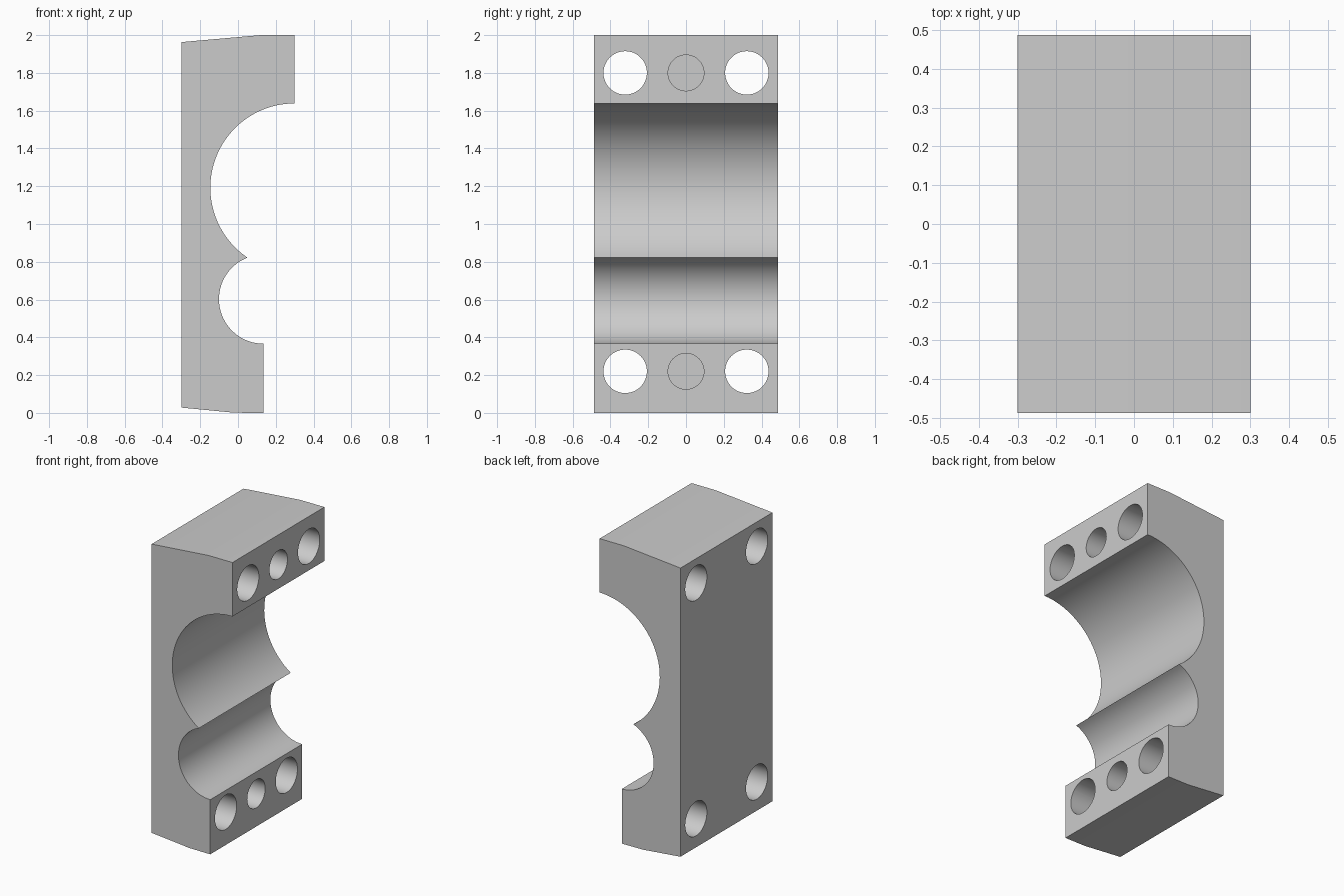
import bpy
import bmesh
from math import cos, sin, atan2, hypot, pi, radians
from mathutils import Matrix

HALF_DEPTH = 0.487
BACK, UPPER_FACE, LOWER_FACE = -0.30, 0.30, 0.135

if "Cube" in bpy.data.objects:
    bpy.data.objects.remove(bpy.data.objects["Cube"], do_unlink=True)

# Plain grey material
grey = bpy.data.materials.new("machined_grey")
grey.use_nodes = True
colour = (0.6, 0.6, 0.6, 1)
grey.diffuse_color = colour
grey.node_tree.nodes["Principled BSDF"].inputs["Base Color"].default_value = colour


def make_object(name, bm):
    bmesh.ops.recalc_face_normals(bm, faces=bm.faces)
    mesh = bpy.data.meshes.new(name)
    bm.to_mesh(mesh)
    bm.free()
    mesh.materials.append(grey)
    obj = bpy.data.objects.new(name, mesh)
    bpy.context.collection.objects.link(obj)
    return obj


def arc(cx, cz, radius, start, end, steps):
    angles = [start + (end - start) * i / steps for i in range(steps + 1)]
    return [(cx + radius * cos(a), cz + radius * sin(a)) for a in angles]


# Side profile: slanted ends, two bearing seats meeting at a ridge
ridge = (0.05, 0.822)
big = (UPPER_FACE, 1.192)
small = (LOWER_FACE, 0.602)


def seat_angle(centre):
    return atan2(ridge[1] - centre[1], ridge[0] - centre[0]) % (2 * pi)


def seat_radius(centre):
    return hypot(ridge[0] - centre[0], ridge[1] - centre[1])


big_seat = arc(*big, seat_radius(big), pi / 2, seat_angle(big), 40)
small_seat = arc(*small, seat_radius(small), seat_angle(small), 1.5 * pi, 32)
profile = [(BACK, 0.028), (BACK, 1.963), (0.12, 2.0), (UPPER_FACE, 2.0)]
profile += big_seat + small_seat[1:]
profile += [(LOWER_FACE, 0), (-0.02, 0.001)]

# Clamp block: profile extruded through the depth
bm = bmesh.new()
face = bm.faces.new([bm.verts.new((x, -HALF_DEPTH, z)) for x, z in profile])
swept = bmesh.ops.extrude_face_region(bm, geom=[face])
verts = [v for v in swept["geom"] if isinstance(v, bmesh.types.BMVert)]
bmesh.ops.translate(bm, verts=verts, vec=(0, 2 * HALF_DEPTH, 0))
block = make_object("clamp_block", bm)


# Bolt holes run right through; the middle dowel holes are blind
def drill(bm, x_start, x_end, y, z, radius):
    place = Matrix.Translation(((x_start + x_end) / 2, y, z))
    bmesh.ops.create_cone(bm, cap_ends=True, segments=48, radius1=radius,
                          radius2=radius, depth=x_end - x_start,
                          matrix=place @ Matrix.Rotation(pi / 2, 4, "Y"))


bm = bmesh.new()
for z, face_x in ((1.80, UPPER_FACE), (0.22, LOWER_FACE)):
    for side in (-1, 1):
        drill(bm, BACK - 0.1, face_x + 0.1, side * 0.322, z, 0.115)
    drill(bm, face_x - 0.30, face_x + 0.1, 0, z, 0.095)
cutter = make_object("hole_cutter", bm)
cutter.hide_render = True

cut = block.modifiers.new("holes", "BOOLEAN")
cut.operation = "DIFFERENCE"
cut.solver = "EXACT"
cut.object = cutter

for obj in bpy.context.selected_objects:
    obj.select_set(False)
block.select_set(True)
bpy.context.view_layer.objects.active = block
bpy.ops.object.modifier_apply(modifier=cut.name)
bpy.data.objects.remove(cutter, do_unlink=True)
bpy.ops.object.shade_smooth_by_angle(angle=radians(20))
